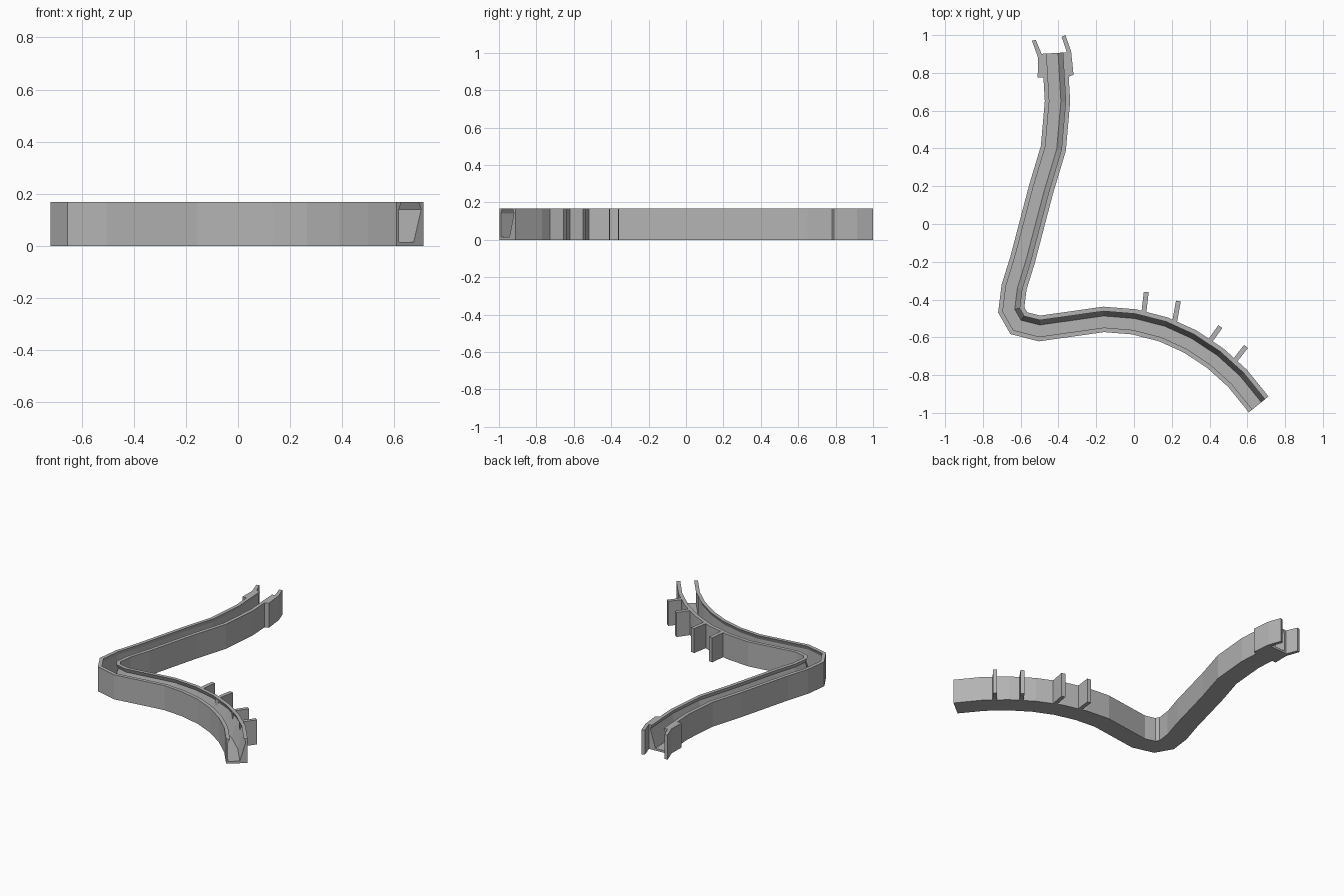
import bpy, bmesh
from mathutils import Vector

if "Cube" in bpy.data.objects:
    bpy.data.objects.remove(bpy.data.objects["Cube"])

HEIGHT = 0.168

grey = bpy.data.materials.new("plain_grey")
grey.use_nodes = True
colour = (0.45, 0.45, 0.45, 1)
grey.diffuse_color = colour
grey.node_tree.nodes["Principled BSDF"].inputs["Base Color"].default_value = colour


def finish(name, bm):
    bmesh.ops.recalc_face_normals(bm, faces=bm.faces)
    mesh = bpy.data.meshes.new(name)
    bm.to_mesh(mesh)
    bm.free()
    mesh.materials.append(grey)
    obj = bpy.data.objects.new(name, mesh)
    bpy.context.collection.objects.link(obj)
    return obj


def prism(name, outline):
    """Upright full-height solid with the given plan outline."""
    bm = bmesh.new()
    base = bm.faces.new([bm.verts.new((x, y, 0)) for x, y in outline])
    top = bmesh.ops.extrude_face_region(bm, geom=[base])["geom"]
    bmesh.ops.translate(bm, vec=(0, 0, HEIGHT),
                        verts=[g for g in top if isinstance(g, bmesh.types.BMVert)])
    return finish(name, bm)


def left_of(a, b):
    d = (b - a).normalized()
    return Vector((-d.y, d.x))


def sweep(name, path, profile):
    """Sweep a closed (offset, height) profile along a plan path with mitred corners."""
    pts = [Vector(p) for p in path]
    sides = [left_of(a, b) for a, b in zip(pts, pts[1:])]
    bm = bmesh.new()
    rings = []
    for i, p in enumerate(pts):
        n1, n2 = sides[max(i - 1, 0)], sides[min(i, len(sides) - 1)]
        miter = (n1 + n2) / (1 + n1.dot(n2))
        rings.append([bm.verts.new((*(p + miter * t), z)) for t, z in profile])
    n = len(profile)
    for a, b in zip(rings, rings[1:]):
        for j in range(n):
            k = (j + 1) % n
            bm.faces.new((a[j], a[k], b[k], b[j]))
    bm.faces.new(rings[0])
    bm.faces.new(rings[-1])
    return finish(name, bm)


# Bent channel: thin walls, inward lips, one sloping inner wall
path = [(-.42, .905), (-.405, .65), (-.427, .40), (-.493, .18), (-.59, -.19),
        (-.635, -.335), (-.65, -.455), (-.61, -.525), (-.50, -.553),
        (-.16, -.505), (0, -.518), (.156, -.558), (.297, -.622),
        (.43, -.71), (.548, -.817), (.66, -.955)]
profile = [(-.067, 0), (.067, 0), (.067, HEIGHT), (.043, HEIGHT), (.055, .14),
           (.018, .015), (-.055, .015), (-.055, .14), (-.043, HEIGHT), (-.067, HEIGHT)]
sweep("channel", path, profile)

# Clip plates flaring past the back end
prism("right_clip", [(-.51, .775), (-.475, .775), (-.487, .895),
                     (-.52, .975), (-.54, .97), (-.508, .88)])
prism("left_clip", [(-.32, .79), (-.345, .78), (-.356, .91),
                    (-.383, .99), (-.363, 1.0), (-.333, .915)])

# Support ribs standing off the inner wall
ribs = [((.052, -.47), (.065, -.36)), ((.213, -.53), (.235, -.408)),
        ((.395, -.63), (.457, -.543)), ((.525, -.735), (.593, -.648))]
for i, (start, end) in enumerate(ribs):
    a, b = Vector(start), Vector(end)
    side = left_of(a, b) * .013
    prism(f"rib_{i + 1}", [a - side, b - side, b + side, a + side])
